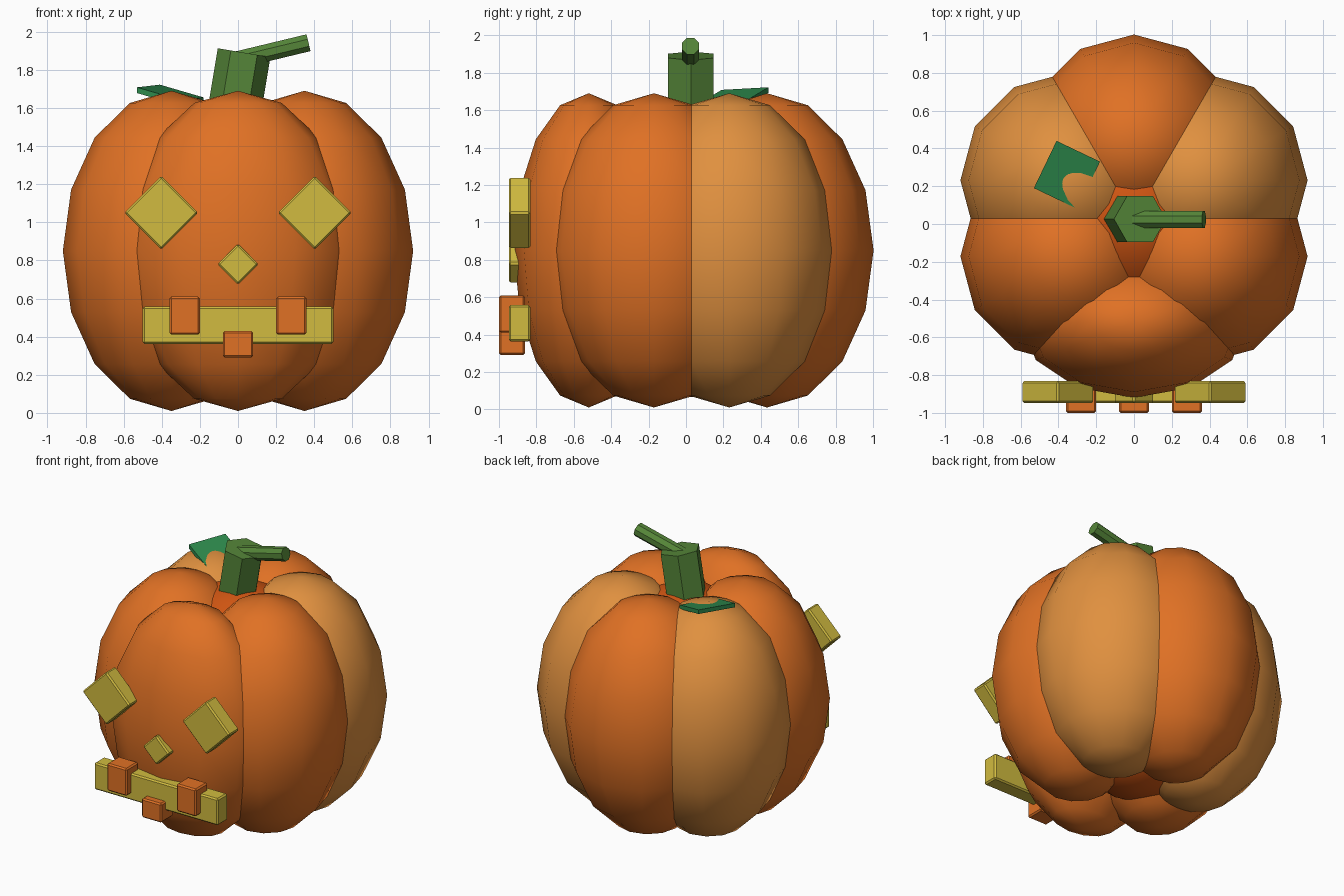
import bpy, bmesh, math
from mathutils import Matrix, Vector

if "Cube" in bpy.data.objects:
    bpy.data.objects.remove(bpy.data.objects["Cube"])


def mat(name, c):
    m = bpy.data.materials.new(name)
    m.diffuse_color = (*c, 1)
    m.use_nodes = True
    m.node_tree.nodes["Principled BSDF"].inputs["Base Color"].default_value = m.diffuse_color
    return m


ORANGE = mat("orange", (0.745, 0.165, 0.018))
TAN = mat("light orange", (0.745, 0.28, 0.05))
CORE = mat("deep orange", (0.62, 0.09, 0.006))
YELLOW = mat("glow yellow", (0.64, 0.50, 0.05))
STEM = mat("stem green", (0.09, 0.235, 0.04))
LEAF = mat("leaf green", (0.027, 0.258, 0.075))

CY = 0.03  # pumpkin axis


def finish(bm, name, material, smooth=False):
    bmesh.ops.recalc_face_normals(bm, faces=bm.faces)
    me = bpy.data.meshes.new(name)
    bm.to_mesh(me)
    bm.free()
    for p in me.polygons:
        p.use_smooth = smooth
    me.materials.append(material)
    ob = bpy.data.objects.new(name, me)
    bpy.context.collection.objects.link(ob)
    return ob


def ball(name, loc, radii, material):
    bm = bmesh.new()
    m = Matrix.Translation(loc) @ Matrix.Diagonal((*radii, 1))
    bmesh.ops.create_uvsphere(bm, u_segments=12, v_segments=8, radius=1, matrix=m)
    return finish(bm, name, material, True)


def box(name, loc, size, material, turn=0, bevel=0.01):
    bm = bmesh.new()
    bmesh.ops.create_cube(bm, size=1, matrix=Matrix.Diagonal((*size, 1)))
    bmesh.ops.bevel(bm, geom=bm.edges[:], offset=bevel, segments=1, affect='EDGES')
    bmesh.ops.transform(bm, verts=bm.verts,
                        matrix=Matrix.Translation(loc) @ Matrix.Rotation(turn, 4, 'Y'))
    return finish(bm, name, material)


def rod(name, a, b, radius, sides, spin, material):
    a, b = Vector(a), Vector(b)
    d = b - a
    bm = bmesh.new()
    # the axis leans only in the xz plane
    m = (Matrix.Translation((a + b) / 2) @ Matrix.Rotation(math.atan2(d.x, d.z), 4, 'Y')
         @ Matrix.Rotation(spin, 4, 'Z'))
    bmesh.ops.create_cone(bm, cap_ends=True, segments=sides, radius1=radius,
                          radius2=radius, depth=d.length, matrix=m)
    return finish(bm, name, material)


# Pumpkin body: core and six lobes, the front one flattened
ball("core", (0, CY, 0.85), (0.6, 0.6, 0.785), CORE)
for i in range(5):
    a = math.radians(-30 + 60 * i)
    ball(f"lobe_{i + 1}", (0.403 * math.cos(a), CY + 0.403 * math.sin(a), 0.85),
         (0.57, 0.57, 0.84), TAN if i in (1, 3) else ORANGE)
ball("front_lobe", (0, -0.52, 0.85), (0.6, 0.4, 0.84), ORANGE)

# Face
for side, s in (("left", -1), ("right", 1)):
    box(f"{side}_eye", (0.403 * s, -0.89, 1.05), (0.274, 0.115, 0.274),
        YELLOW, math.pi / 4)
    box(f"{side}_upper_tooth", (0.28 * s, -0.931, 0.51), (0.16, 0.138, 0.2), ORANGE)
box("nose", (0, -0.89, 0.78), (0.153, 0.115, 0.153), YELLOW, math.pi / 4)
box("mouth", (0, -0.89, 0.46), (1.0, 0.115, 0.195), YELLOW)
box("lower_tooth", (0, -0.931, 0.36), (0.16, 0.138, 0.14), ORANGE)

# Stem: leaning six-sided block with a thin side branch
rod("stem", (-0.033, 0.026, 1.5), (0.032, 0.026, 1.89), 0.14, 6, math.pi / 6, STEM)
rod("stem_branch", (0.0, 0.024, 1.853), (0.37, 0.024, 1.942), 0.049, 8,
    math.pi / 8, STEM)

# Leaf: tilted plate sunk into the back left lobe
p, q, r = Vector((-0.41, 0.44, 1.722)), Vector((-0.53, 0.19, 1.708)), Vector((-0.18, 0.33, 1.655))
quad = [p, q, q + r - p, r]
bm = bmesh.new()
top = [bm.verts.new(v) for v in quad]
low = [bm.verts.new(v - Vector((0, 0, 0.03))) for v in quad]
bm.faces.new(top)
bm.faces.new(low)
for i in range(4):
    j = (i + 1) % 4
    bm.faces.new((top[i], top[j], low[j], low[i]))
finish(bm, "leaf", LEAF)
